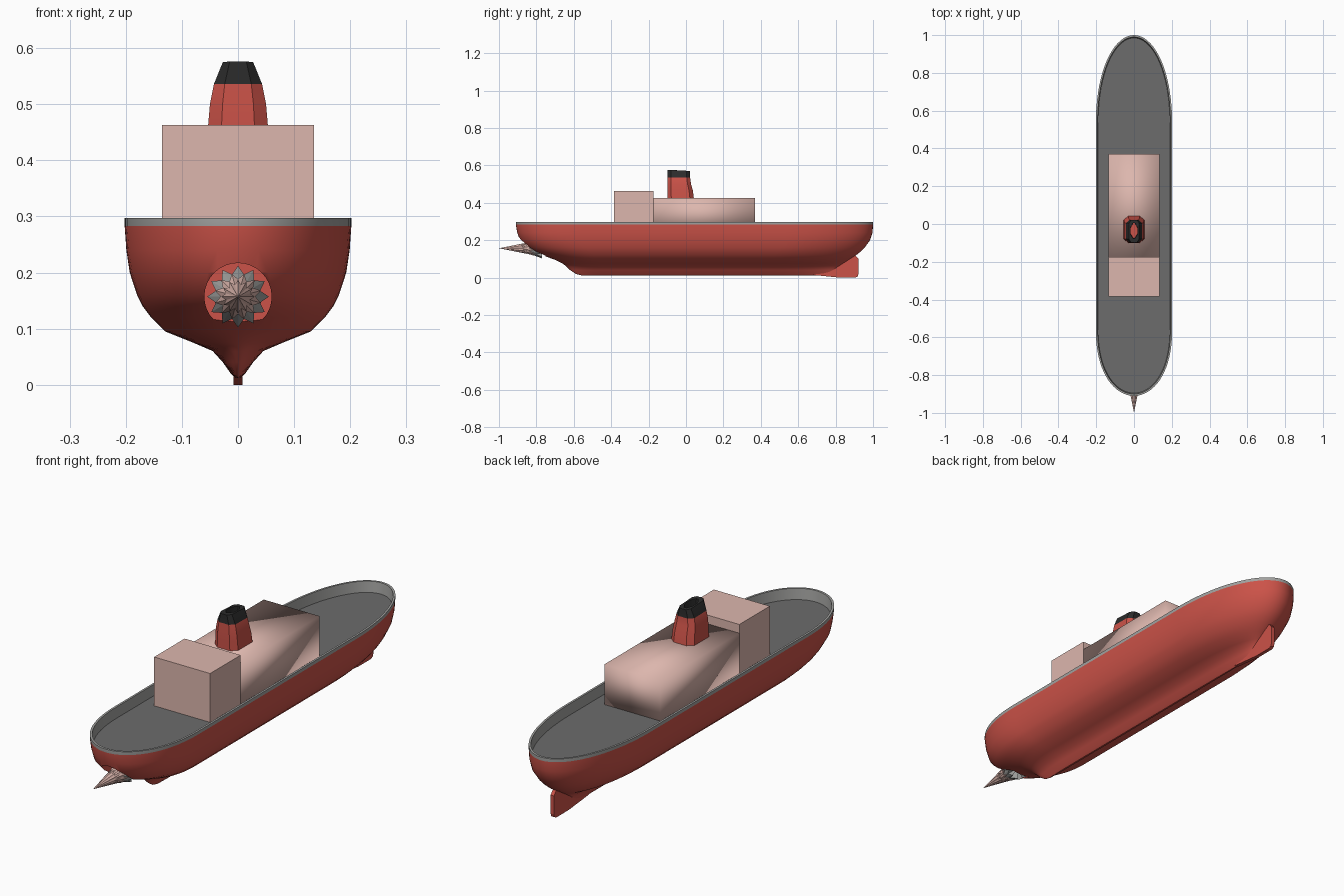
import bpy, bmesh, math

if "Cube" in bpy.data.objects:
    bpy.data.objects.remove(bpy.data.objects["Cube"])

def material(name, rgb):
    m = bpy.data.materials.new(name)
    m.diffuse_color = (*rgb, 1)
    m.use_nodes = True
    m.node_tree.nodes["Principled BSDF"].inputs["Base Color"].default_value = m.diffuse_color
    return m

RED = material("hull red", (0.60, 0.085, 0.065))
PINK = material("pale pink", (0.72, 0.47, 0.42))
DECK = material("deck grey", (0.15, 0.15, 0.15))
RIM = material("rim grey", (0.36, 0.36, 0.35))
BLACK = material("funnel black", (0.025, 0.025, 0.025))

def finish(bm, name, mats, angle=None):
    bmesh.ops.recalc_face_normals(bm, faces=bm.faces)
    me = bpy.data.meshes.new(name)
    bm.to_mesh(me)
    bm.free()
    for m in mats:
        me.materials.append(m)
    ob = bpy.data.objects.new(name, me)
    bpy.context.collection.objects.link(ob)
    if angle:
        bpy.ops.object.select_all(action='DESELECT')
        ob.select_set(True)
        bpy.context.view_layer.objects.active = ob
        bpy.ops.object.shade_smooth_by_angle(angle=math.radians(angle))
    return ob

def loft(rings, bands, name, mats, angle):
    """Skin equal-length rings; bands = material per strip, last two = start and end cap."""
    bm = bmesh.new()
    vs = [[bm.verts.new(p) for p in r] for r in rings]
    n = len(vs[0])
    for k in range(len(vs) - 1):
        for i in range(n):
            j = (i + 1) % n
            f = bm.faces.new((vs[k][i], vs[k][j], vs[k + 1][j], vs[k + 1][i]))
            f.material_index = bands[k]
    bm.faces.new(vs[0][::-1]).material_index = bands[-2]
    bm.faces.new(vs[-1]).material_index = bands[-1]
    return finish(bm, name, mats, angle)

def box(name, x, y0, y1, z0, z1, mat):
    bm = bmesh.new()
    bmesh.ops.create_cube(bm, size=1)
    for v in bm.verts:
        v.co = (v.co.x * 2 * x, y0 + (v.co.y + .5) * (y1 - y0), z0 + (v.co.z + .5) * (z1 - z0))
    return finish(bm, name, [mat])

# Hull: waterlines from keel to rim, then down the inside to the deck
def waterline(z, b, bow, stern, steps=18):
    t = min(1, z / 0.2)
    b0, s0 = -0.40 - 0.15 * t, 0.40 + 0.13 * t
    half = []
    for i in range(steps + 1):
        a = math.pi / 2 * i / steps
        u = math.cos(a)
        x = b * (1 - u ** 2.3) ** 0.5
        half.append((x, b0 + (bow - b0) * u, z))
    for i in range(steps + 1):
        a = math.pi / 2 * (1 - i / steps)
        u = math.cos(a)
        half.append((b * (max(0, 1 - u ** 2.1)) ** 0.5, s0 + (stern - s0) * u, z))
    return half + [(-x, y, z) for x, y, z in half[-2:0:-1]]

levels = [(.012, .004, -.56, .78), (.02, .013, -.59, .79), (.04, .027, -.62, .80),
          (.06, .045, -.64, .82), (.075, .08, -.66, .84), (.095, .130, -.70, .87),
          (.12, .155, -.77, .91), (.14, .170, -.82, .935), (.16, .180, -.85, .955),
          (.20, .193, -.888, .984), (.24, .199, -.902, .997), (.283, .202, -.91, 1.0),
          (.297, .202, -.91, 1.0), (.297, .193, -.90, .99), (.25, .190, -.895, .985)]
hull = loft([waterline(*l) for l in levels], [0] * 11 + [1, 1, 1, 0, 2], "hull",
            [RED, RIM, DECK], 40)

# Round socket in the bow
AXIS = 0.157
def circle(r, y, n=32):
    return [(r * math.cos(2 * math.pi * i / n), y, AXIS + r * math.sin(2 * math.pi * i / n))
            for i in range(n)]
cutter = loft([circle(.06, -1.0), circle(.06, -.75)], [0, 0, 0], "socket_cutter", [RED], None)
cutter.hide_render = True
cutter.hide_viewport = True
cut = hull.modifiers.new("socket", 'BOOLEAN')
cut.operation = 'DIFFERENCE'
cut.solver = 'EXACT'
cut.object = cutter

# Drill spike: three overlapping star-edged cones
def star_cone(name, apex, r_out, y_out, r_in, y_in, twist, mat, points=12):
    bm = bmesh.new()
    tip = bm.verts.new((0, apex, AXIS))
    back = bm.verts.new((0, y_out, AXIS))
    ring = []
    for i in range(2 * points):
        a = math.pi * (i + twist) / points + math.pi / 2
        r, y = (r_out, y_out) if i % 2 == 0 else (r_in, y_in)
        ring.append(bm.verts.new((r * math.cos(a), y, AXIS + r * math.sin(a))))
    for i in range(2 * points):
        p, q = ring[i], ring[(i + 1) % (2 * points)]
        bm.faces.new((tip, p, q))
        bm.faces.new((back, q, p))
    return finish(bm, name, [mat])

star_cone("drill_tip", -1.0, .030, -.85, .022, -.88, 0, PINK)
star_cone("drill_middle", -.95, .042, -.81, .031, -.84, 1, PINK)
star_cone("drill_base", -.91, .055, -.77, .041, -.805, 0, RIM)

# Rudder plate under the stern
outline = [(.68, .014), (.80, .002), (.82, 0), (.905, 0), (.918, .006), (.922, .02),
           (.922, .10), (.90, .125), (.80, .125), (.72, .06)]
loft([[(x, y, z) for y, z in outline] for x in (-.008, .008)], [0, 0, 0], "rudder", [RED], None)

# Deckhouses: flat bridge block and softly shaded long cabin
box("bridge", .135, -.385, -.175, .248, .463, PINK)
cabin = box("long_cabin", .135, -.175, .37, .248, .425, PINK)
for p in cabin.data.polygons:
    p.use_smooth = True

# Funnel: chamfered rectangle sections, black cap, red recess
def section(x, y0, y1, z, cx=.45, cy=.3, tilt=0):
    ym, h = (y0 + y1) / 2, (y1 - y0) / 2
    q = [(x, h * (1 - cy)), (x * (1 - cx), h)]
    pts = q + [(-a, b) for a, b in q[::-1]]
    pts += [(-a, -b) for a, b in pts]
    return [(a, ym + b, z - tilt * b / h) for a, b in pts]

loft([section(.057, -.100, .045, .40), section(.053, -.100, .037, .465),
      section(.050, -.100, .027, .50), section(.043, -.098, .022, .535, tilt=.001),
      section(.027, -.098, .022, .573, tilt=.003),
      section(.019, -.078, .006, .573, .75, .6, tilt=.003),
      section(.018, -.075, .004, .545, .75, .6)],
     [0, 0, 0, 1, 1, 1, 0, 0], "funnel", [RED, BLACK], 30)
